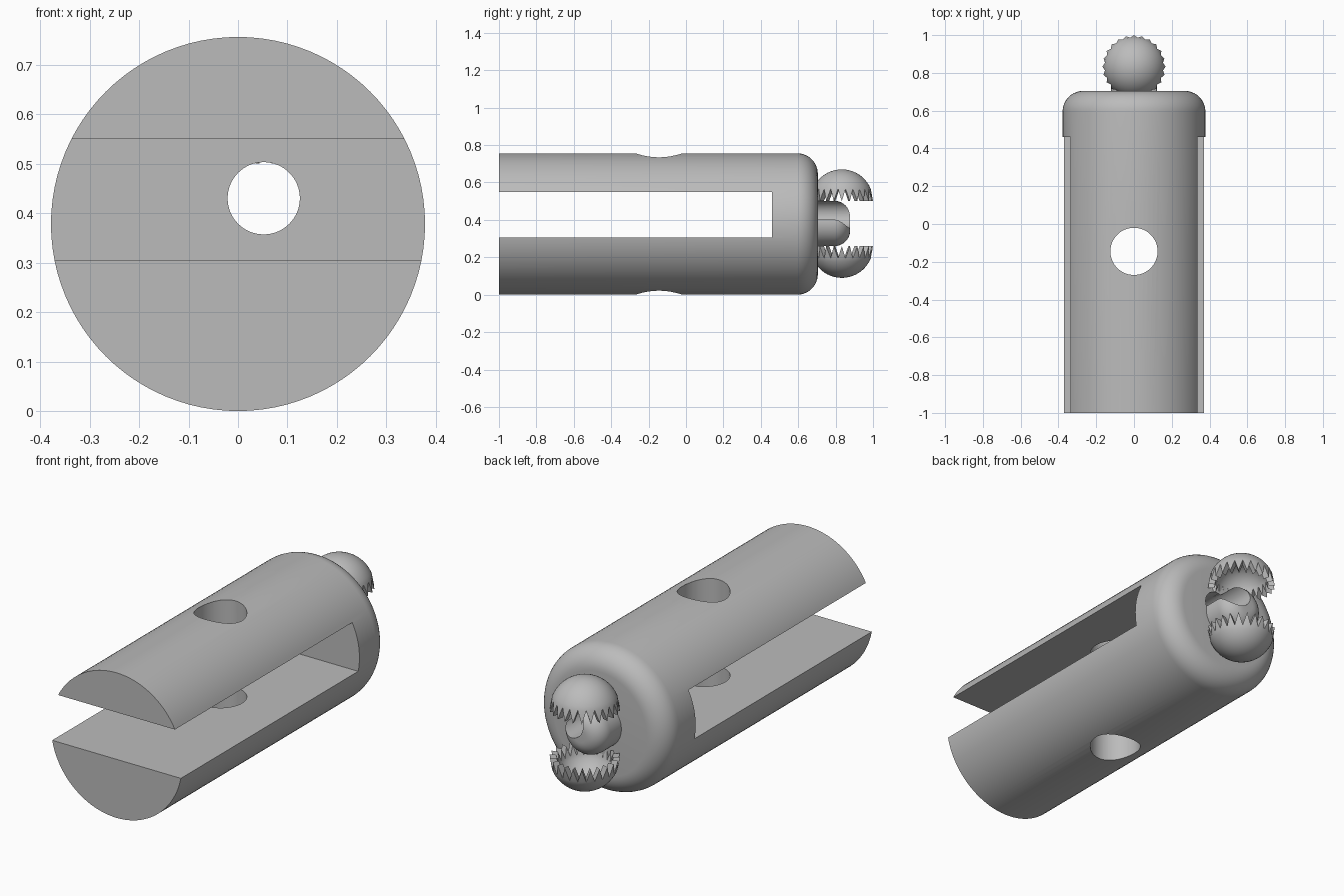
import bpy
import bmesh
from math import sin, cos, pi, radians
from mathutils import Matrix, Vector

cube = bpy.data.objects.get("Cube")
if cube:
    bpy.data.objects.remove(cube)

grey = bpy.data.materials.new("plain grey")
grey.use_nodes = True
colour = (0.5, 0.5, 0.5, 1)
grey.diffuse_color = colour
grey.node_tree.nodes["Principled BSDF"].inputs["Base Color"].default_value = colour

RADIUS = 0.378


def make_object(name, bm):
    bmesh.ops.recalc_face_normals(bm, faces=bm.faces)
    mesh = bpy.data.meshes.new(name)
    bm.to_mesh(mesh)
    bm.free()
    mesh.materials.append(grey)
    obj = bpy.data.objects.new(name, mesh)
    bpy.context.collection.objects.link(obj)
    return obj


def select(obj):
    bpy.ops.object.select_all(action="DESELECT")
    obj.select_set(True)
    bpy.context.view_layer.objects.active = obj


def rounded_rod(name, centre_z, radius, y0, y1, fillet, sides):
    """Solid rod along y with a rounded back end."""
    profile = [(radius, y0)]
    for i in range(11):
        a = pi / 2 * i / 10
        profile.append((radius - fillet + fillet * cos(a), y1 - fillet + fillet * sin(a)))
    bm = bmesh.new()
    rings = [[bm.verts.new((r * cos(2 * pi * j / sides), y, centre_z + r * sin(2 * pi * j / sides)))
              for j in range(sides)] for r, y in profile]
    for a, b in zip(rings, rings[1:]):
        for j in range(sides):
            k = (j + 1) % sides
            bm.faces.new((a[j], a[k], b[k], b[j]))
    bm.faces.new(rings[0])
    bm.faces.new(rings[-1])
    return make_object(name, bm)


def cylinder_cutter(name, centre, radius, length, rotation):
    bm = bmesh.new()
    bmesh.ops.create_cone(bm, cap_ends=True, segments=64, radius1=radius, radius2=radius,
                          depth=length, matrix=Matrix.Translation(centre) @ rotation)
    return make_object(name, bm)


def cut(obj, cutters):
    for cutter in cutters:
        mod = obj.modifiers.new("cut", "BOOLEAN")
        mod.operation = "DIFFERENCE"
        mod.solver = "EXACT"
        mod.object = cutter
        select(obj)
        bpy.ops.object.modifier_apply(modifier=mod.name)


def toothed_jaw(name, centre, up):
    """Hollow dome whose rim is a zigzag of pointed teeth."""
    outer, inner, teeth, rows = 0.167, 0.135, 24, 10
    valley, tip = radians(68), radians(91)
    count = teeth * 2
    bm = bmesh.new()

    def point(r, polar, j):
        a = 2 * pi * j / count
        offset = Vector((r * sin(polar) * cos(a), r * sin(polar) * sin(a), up * r * cos(polar)))
        return bm.verts.new(Vector(centre) + offset)

    rims = []
    for r in (outer, inner):
        pole = point(r, 0, 0)
        rings = [[point(r, valley * i / rows, j) for j in range(count)] for i in range(1, rows + 1)]
        tips = [point(r, tip, j) for j in range(0, count, 2)]
        for j in range(count):
            k = (j + 1) % count
            bm.faces.new((pole, rings[0][j], rings[0][k]))
            for a, b in zip(rings, rings[1:]):
                bm.faces.new((a[j], b[j], b[k], a[k]))
            tooth = tips[(j + 1) // 2 % teeth]
            bm.faces.new((rings[-1][j], tooth, rings[-1][k]))
        rims.append([tips[j // 2] if j % 2 == 0 else rings[-1][j] for j in range(count)])
    # Walls joining the outer and inner rims
    for j in range(count):
        k = (j + 1) % count
        bm.faces.new((rims[0][j], rims[0][k], rims[1][k], rims[1][j]))
    return make_object(name, bm)


# Cutters: the long slot, the cross hole and the off-centre end hole
slot_bm = bmesh.new()
bmesh.ops.create_cube(slot_bm, size=1, matrix=Matrix.Translation((0, -0.32, 0.4275))
                      @ Matrix.Diagonal((1, 1.56, 0.245, 1)))
slot = make_object("slot_cutter", slot_bm)
cross_hole = cylinder_cutter("cross_hole_cutter", (0, -0.145, RADIUS), 0.125, 1, Matrix())
end_hole = cylinder_cutter("end_hole_cutter", (0.052, 0.7, 0.43), 0.073, 0.6,
                           Matrix.Rotation(pi / 2, 4, "X"))

# Slotted body and scooped tongue
body = rounded_rod("slotted_body", RADIUS, RADIUS, -1, 0.705, 0.11, 96)
cut(body, [slot, cross_hole, end_hole])
tongue = rounded_rod("tongue", 0.381, 0.121, 0.66, 0.878, 0.085, 64)
cut(tongue, [end_hole])

# Jaws
upper_jaw = toothed_jaw("upper_jaw", (0, 0.833, 0.503), 1)
lower_jaw = toothed_jaw("lower_jaw", (0, 0.833, 0.257), -1)

for cutter in (slot, cross_hole, end_hole):
    bpy.data.objects.remove(cutter)

for part in (body, tongue, upper_jaw, lower_jaw):
    select(part)
    bpy.ops.object.shade_smooth_by_angle(angle=radians(30))
